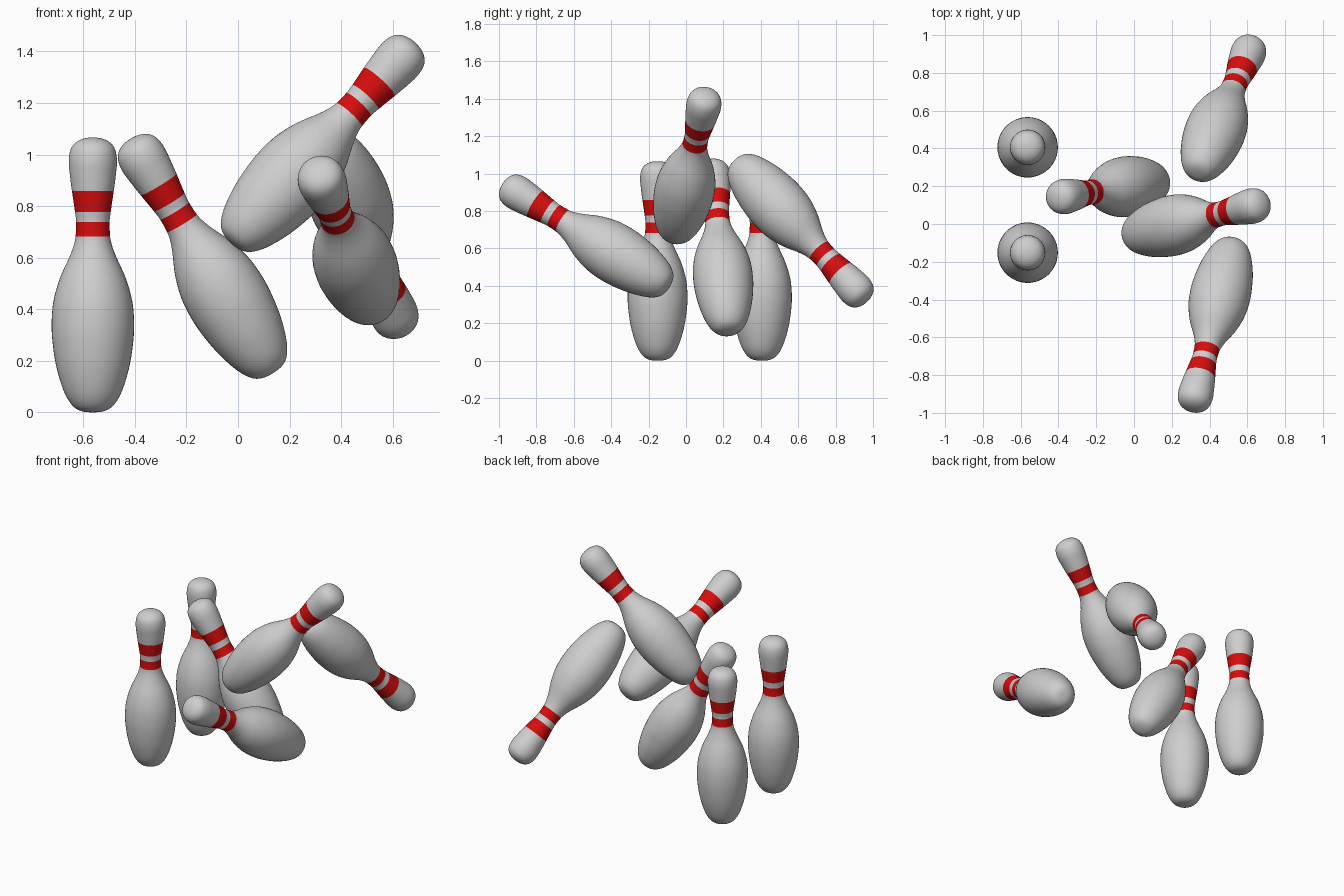
import bpy
import bmesh
import math
from mathutils import Vector

if "Cube" in bpy.data.objects:
    bpy.data.objects.remove(bpy.data.objects["Cube"])

SEGMENTS = 48
STEPS = 4
HEAD = 0.98  # height of the head centre along the pin axis

# Pin outline: (radius, height); band edges lie on outline points
PROFILE = [(0, 0), (0.045, 0.005), (0.08, 0.027), (0.112, 0.08), (0.14, 0.17),
           (0.155, 0.26), (0.16, 0.34), (0.153, 0.43), (0.128, 0.52), (0.092, 0.60),
           (0.075, 0.645), (0.067, 0.682), (0.065, 0.738), (0.069, 0.777),
           (0.081, 0.858), (0.089, 0.92), (0.0935, 0.975), (0.086, 1.02),
           (0.066, 1.047), (0.035, 1.062), (0, 1.066)]
BANDS = [(0.682, 0.738), (0.777, 0.858)]


def material(name, colour):
    m = bpy.data.materials.new(name)
    m.diffuse_color = (*colour, 1)
    m.use_nodes = True
    m.node_tree.nodes["Principled BSDF"].inputs["Base Color"].default_value = m.diffuse_color
    return m


def smooth_outline(points):
    """Catmull-Rom curve through the outline, mirrored at both poles."""
    p = [Vector(q) for q in points]
    p = [Vector((-p[1].x, p[1].y))] + p + [Vector((-p[-2].x, p[-2].y))]
    out = []
    for a, b, c, d in zip(p, p[1:], p[2:], p[3:]):
        for i in range(STEPS):
            t = i / STEPS
            out.append(0.5 * (2 * b + (c - a) * t + (2 * a - 5 * b + 4 * c - d) * t * t
                              + (3 * b - a - 3 * c + d) * t ** 3))
    return out + [p[-2]]


def make_pin_mesh():
    outline = smooth_outline(PROFILE)
    bm = bmesh.new()
    bottom = bm.verts.new((0, 0, outline[0].y))
    top = bm.verts.new((0, 0, outline[-1].y))
    angles = [2 * math.pi * i / SEGMENTS for i in range(SEGMENTS)]
    rings = [[bm.verts.new((q.x * math.cos(a), q.x * math.sin(a), q.y)) for a in angles]
             for q in outline[1:-1]]
    for i in range(SEGMENTS):
        j = (i + 1) % SEGMENTS
        bm.faces.new((bottom, rings[0][j], rings[0][i]))
        bm.faces.new((top, rings[-1][i], rings[-1][j]))
        for lo, hi in zip(rings, rings[1:]):
            bm.faces.new((lo[i], lo[j], hi[j], hi[i]))
    # Red neck bands by height
    for f in bm.faces:
        z = f.calc_center_median().z
        f.material_index = int(any(a < z < b for a, b in BANDS))
        f.smooth = True
    bmesh.ops.recalc_face_normals(bm, faces=bm.faces[:])
    mesh = bpy.data.meshes.new("pin")
    bm.to_mesh(mesh)
    bm.free()
    mesh.materials.append(material("pin_white", (0.62, 0.62, 0.62)))
    mesh.materials.append(material("band_red", (0.68, 0.004, 0.004)))
    return mesh


# Each pin: head centre and axis direction from base to head
PINS = {
    "standing_pin_front": ((-0.563, -0.152, HEAD), (0, 0, 1)),
    "standing_pin_back": ((-0.563, 0.406, HEAD), (0, 0, 1)),
    "tipping_pin_left": ((-0.371, 0.145, 0.988), (-0.515, -0.083, 0.853)),
    "flying_pin_top": ((0.629, 0.096, 1.37), (0.667, 0.163, 0.727)),
    "flying_pin_front": ((0.325, -0.907, 0.90), (-0.206, -0.832, 0.515)),
    "flying_pin_back": ((0.606, 0.908, 0.379), (0.276, 0.656, -0.703)),
}

pin_mesh = make_pin_mesh()
for name, (head, axis) in PINS.items():
    axis = Vector(axis).normalized()
    pin = bpy.data.objects.new(name, pin_mesh)
    pin.rotation_euler = axis.to_track_quat('Z', 'Y').to_euler()
    pin.location = Vector(head) - HEAD * axis
    bpy.context.collection.objects.link(pin)
